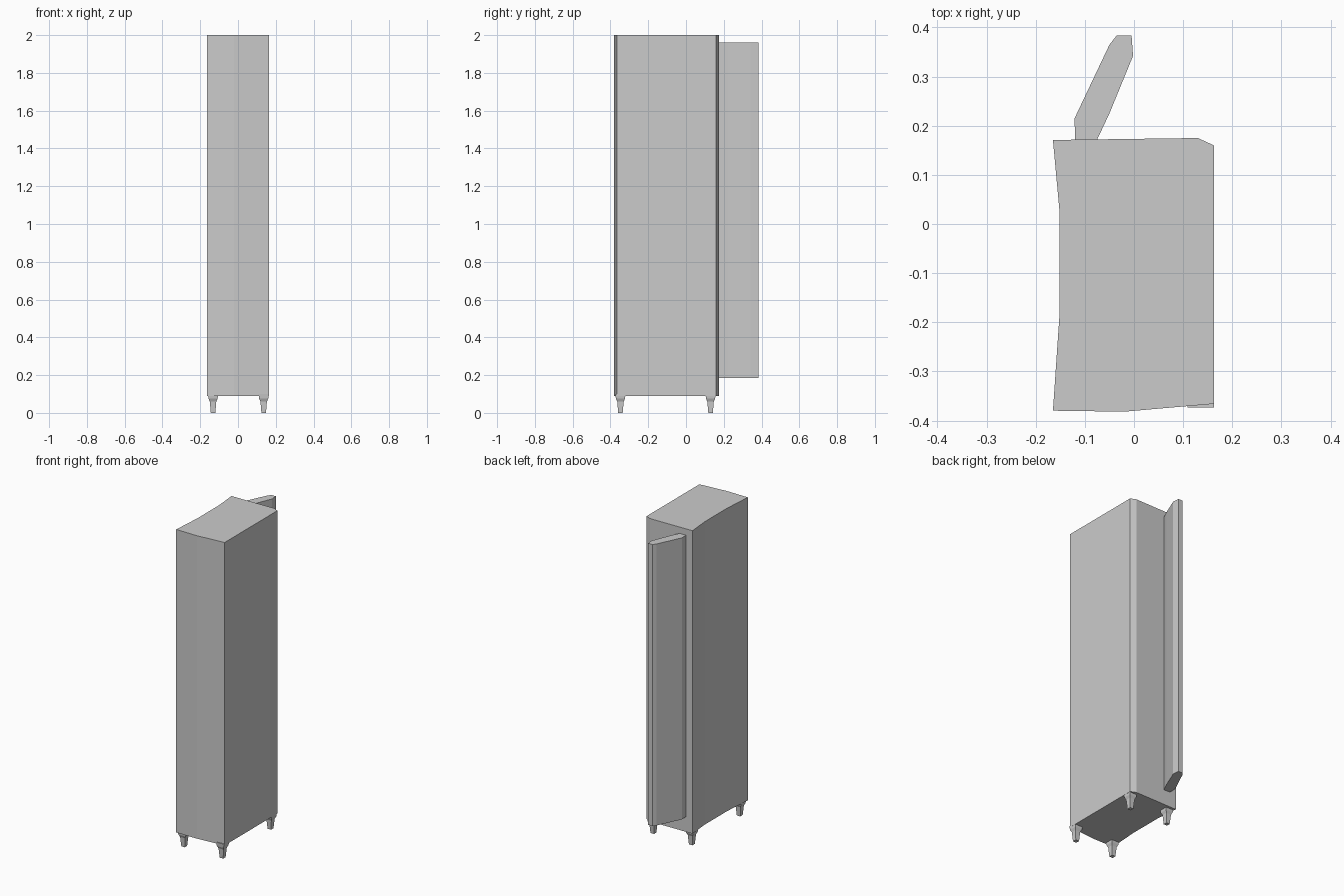
import bpy, bmesh

if "Cube" in bpy.data.objects:
    bpy.data.objects.remove(bpy.data.objects["Cube"])


def prism(name, profile, z0, z1):
    """Extrude a plan outline between two heights."""
    bm = bmesh.new()
    face = bm.faces.new([bm.verts.new((x, y, z0)) for x, y in profile])
    top = bmesh.ops.extrude_face_region(bm, geom=[face])
    verts = [v for v in top["geom"] if isinstance(v, bmesh.types.BMVert)]
    bmesh.ops.translate(bm, verts=verts, vec=(0, 0, z1 - z0))
    return finish(name, bm)


def finish(name, bm):
    bmesh.ops.recalc_face_normals(bm, faces=bm.faces)
    mesh = bpy.data.meshes.new(name)
    bm.to_mesh(mesh)
    bm.free()
    obj = bpy.data.objects.new(name, mesh)
    bpy.context.collection.objects.link(obj)
    return obj


def leg(name, cx, cy):
    """Square foot tapering downwards with a flared mounting top."""
    bm = bmesh.new()
    rings = []
    for z, h in ((0, 0.012), (0.06, 0.017), (0.075, 0.024), (0.1, 0.027)):
        rings.append([bm.verts.new((cx + sx * h, cy + sy * h, z))
                      for sx, sy in ((-1, -1), (1, -1), (1, 1), (-1, 1))])
    for a, b in zip(rings, rings[1:]):
        for i in range(4):
            j = (i + 1) % 4
            bm.faces.new((a[i], a[j], b[j], b[i]))
    bm.faces.new(rings[0])
    bm.faces.new(rings[-1])
    return finish(name, bm)


# Cabinet body: bowed front, clipped corner, shallow hollow on the left side
prism("cabinet_body", [
    (-0.165, -0.38), (-0.02, -0.382), (0.163, -0.366), (0.163, 0.16),
    (0.13, 0.175), (-0.165, 0.171), (-0.152, 0.03), (-0.152, -0.19)],
    0.09, 2.0)

# Open door standing out from the rear face
prism("open_door", [
    (-0.12, 0.172), (-0.075, 0.172), (-0.05, 0.225), (-0.002, 0.342),
    (-0.005, 0.384), (-0.035, 0.384), (-0.05, 0.365), (-0.121, 0.215)],
    0.185, 1.96)

# Four legs
for side, x in (("left", -0.132), ("right", 0.136)):
    for end, y in (("front", -0.347), ("back", 0.13)):
        leg(f"{end}_{side}_leg", x, y)
